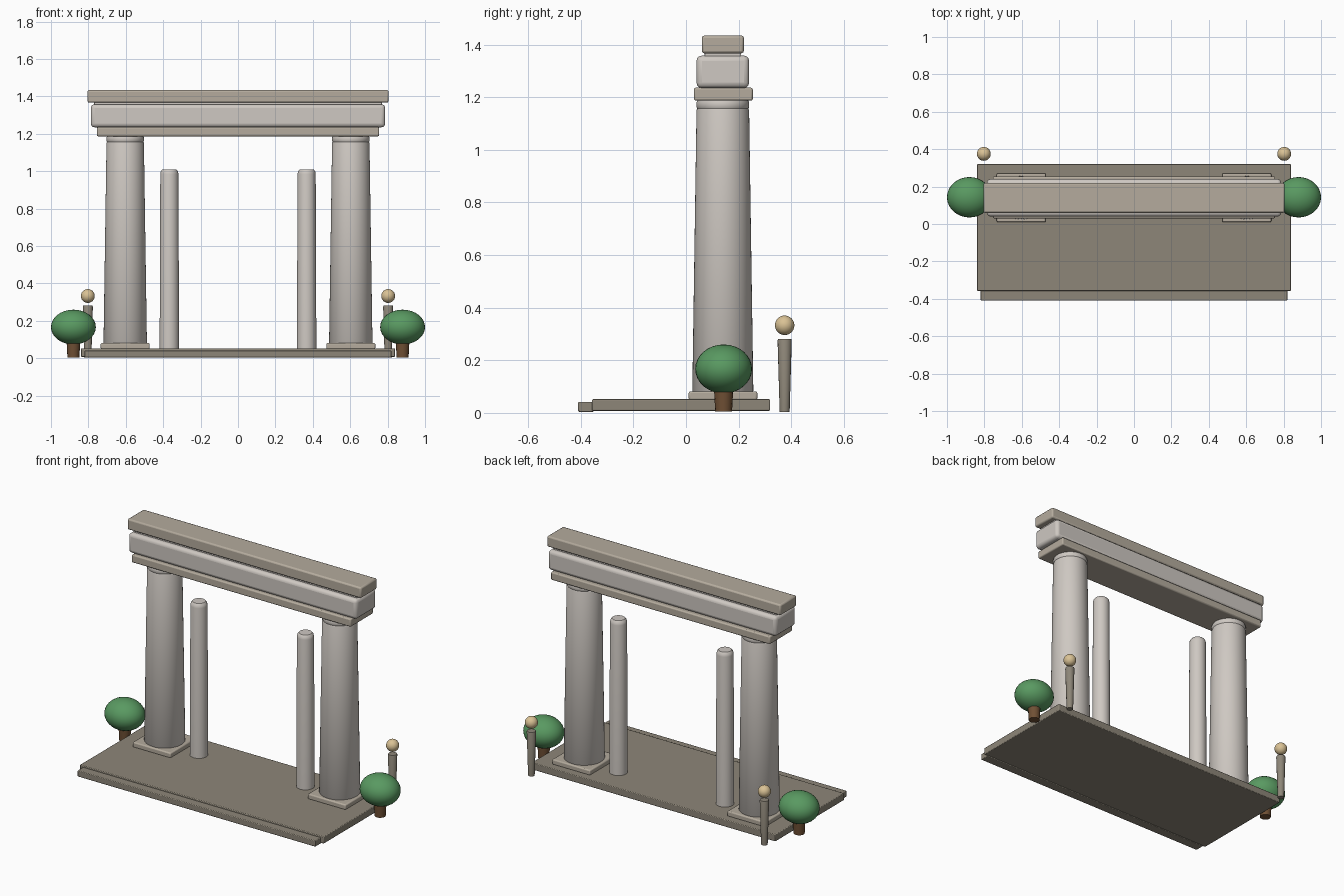
import bpy, math

if "Cube" in bpy.data.objects:
    bpy.data.objects.remove(bpy.data.objects["Cube"])

def material(name, r, g, b):
    m = bpy.data.materials.new(name)
    m.diffuse_color = (r, g, b, 1)
    m.use_nodes = True
    m.node_tree.nodes["Principled BSDF"].inputs["Base Color"].default_value = m.diffuse_color
    return m

STONE = material("pale_stone", 0.62, 0.58, 0.54)
TRIM = material("trim_stone", 0.46, 0.41, 0.34)
PAVING = material("paving", 0.27, 0.24, 0.19)
LEAF = material("leaf", 0.10, 0.32, 0.12)
BARK = material("bark", 0.16, 0.08, 0.035)
GLOW = material("lamp_globe", 0.70, 0.54, 0.30)

def finish(obj, name, mat):
    obj.name = name
    obj.data.materials.append(mat)
    bpy.ops.object.shade_smooth_by_angle(angle=math.radians(40))
    return obj

def block(name, x, y, z, mat, bevel=0.006, segments=2):
    """Bevelled box from (min, max) pairs."""
    bpy.ops.mesh.primitive_cube_add(size=1, location=[sum(p) / 2 for p in (x, y, z)])
    obj = bpy.context.object
    obj.scale = [p[1] - p[0] for p in (x, y, z)]
    bpy.ops.object.transform_apply(location=False, rotation=False, scale=True)
    mod = obj.modifiers.new("bevel", 'BEVEL')
    mod.width, mod.segments = bevel, segments
    return finish(obj, name, mat)

def lathe(name, x, y, profile, mat, n=32):
    """Closed turned solid from (radius, z) points."""
    verts = [(r * math.cos(2 * math.pi * i / n), r * math.sin(2 * math.pi * i / n), z)
             for r, z in profile for i in range(n)]
    faces = [(k * n + i, k * n + (i + 1) % n, (k + 1) * n + (i + 1) % n, (k + 1) * n + i)
             for k in range(len(profile) - 1) for i in range(n)]
    faces += [tuple(reversed(range(n))), tuple(range(len(verts) - n, len(verts)))]
    mesh = bpy.data.meshes.new(name)
    mesh.from_pydata(verts, [], faces)
    obj = bpy.data.objects.new(name, mesh)
    obj.location = (x, y, 0)
    bpy.context.collection.objects.link(obj)
    bpy.ops.object.select_all(action='DESELECT')
    obj.select_set(True)
    bpy.context.view_layer.objects.active = obj
    return finish(obj, name, mat)

def ball(name, loc, radii, mat):
    bpy.ops.mesh.primitive_uv_sphere_add(segments=32, ring_count=16, radius=1, location=loc)
    obj = bpy.context.object
    obj.scale = radii
    bpy.ops.object.transform_apply(location=False, rotation=False, scale=True)
    return finish(obj, name, mat)

# Platform and front step
block("platform", (-0.84, 0.84), (-0.357, 0.32), (0.008, 0.052), PAVING, 0.004)
block("front_step", (-0.82, 0.82), (-0.41, -0.35), (0.004, 0.042), PAVING, 0.004)

# Beam stack across the columns
block("lower_beam", (-0.755, 0.755), (0.03, 0.254), (1.187, 1.236), TRIM, 0.007)
block("frieze", (-0.787, 0.787), (0.04, 0.24), (1.235, 1.358), STONE, 0.02, 3)
block("cornice_bed", (-0.77, 0.77), (0.07, 0.21), (1.35, 1.375), STONE, 0.003)
block("cornice", (-0.805, 0.805), (0.06, 0.22), (1.367, 1.434), TRIM, 0.009)

for side, s in (("left", -1), ("right", 1)):
    # Large tapered column on a square plinth
    x = s * 0.603
    block(side + "_plinth", (x - 0.131, x + 0.131), (0.01, 0.271), (0.048, 0.082), TRIM, 0.007)
    lathe(side + "_column", x, 0.14,
          [(0.11, 0.075), (0.116, 0.083), (0.1, 1.15), (0.097, 1.158)], STONE, 48)
    lathe(side + "_column_neck", x, 0.14,
          [(0.095, 1.154), (0.1, 1.162), (0.1, 1.18), (0.095, 1.19)], STONE, 48)
    # Slim inner column
    lathe(side + "_slim_column", s * 0.367, 0.14,
          [(0.052, 0.045), (0.0485, 0.985), (0.046, 0.999), (0.037, 1.01)], STONE)
    # Round bush on a short trunk
    lathe(side + "_trunk", s * 0.88, 0.143, [(0.032, 0.005), (0.037, 0.1)], BARK, 16)
    ball(side + "_bush", (s * 0.88, 0.143, 0.167), (0.12, 0.108, 0.093), LEAF)
    # Lamp post at the back corner
    lathe(side + "_lamp_post", s * 0.803, 0.375,
          [(0.019, 0.004), (0.027, 0.276), (0.025, 0.281)], PAVING, 16)
    ball(side + "_lamp_globe", (s * 0.803, 0.375, 0.333), (0.037, 0.037, 0.037), GLOW)
